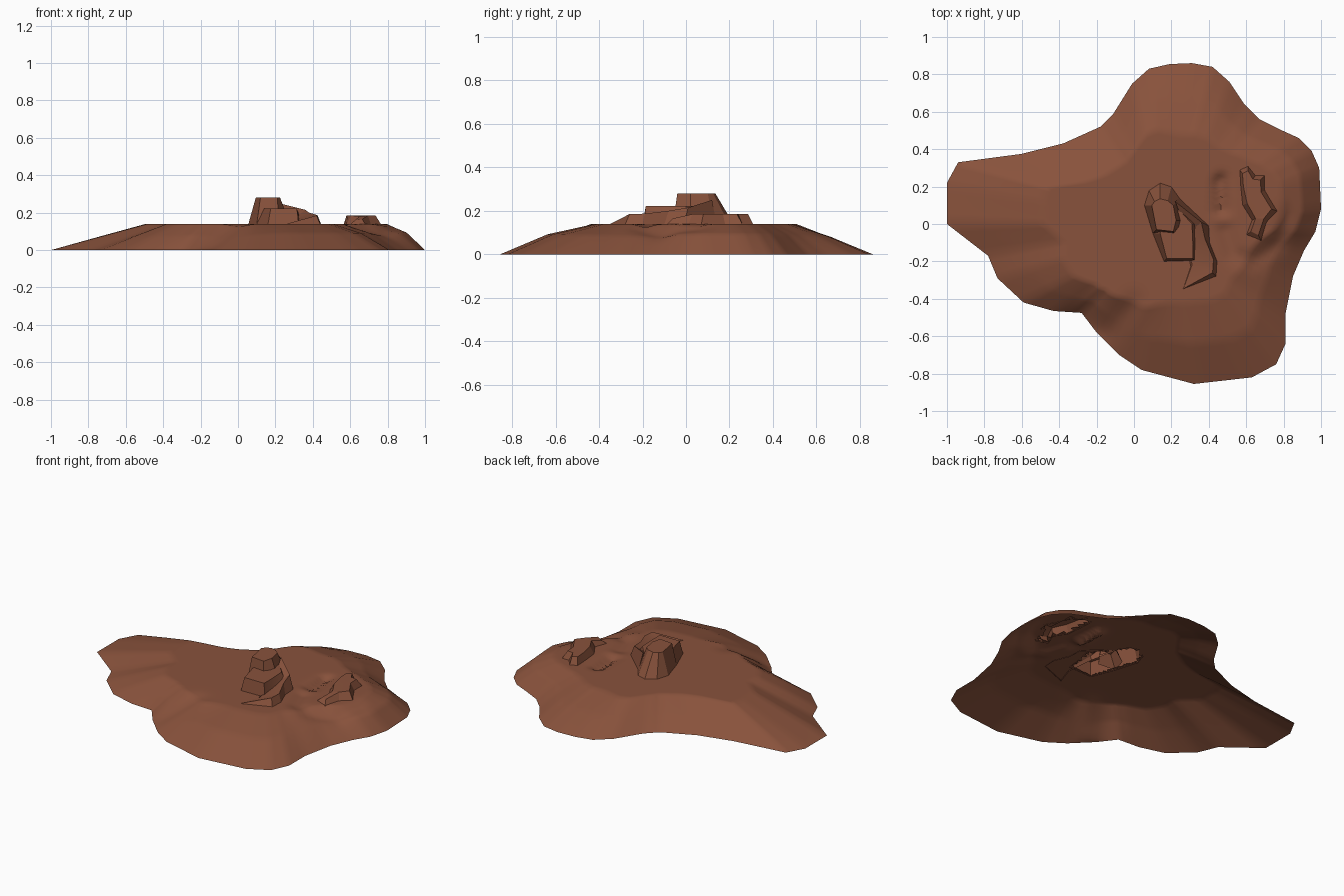
import bpy, bmesh, math
from mathutils import Vector
from mathutils.geometry import intersect_point_line

if "Cube" in bpy.data.objects:
    bpy.data.objects.remove(bpy.data.objects["Cube"])

clay = bpy.data.materials.new("red_clay")
clay.diffuse_color = (0.25, 0.085, 0.045, 1)
clay.use_nodes = True
clay.node_tree.nodes["Principled BSDF"].inputs["Base Color"].default_value = clay.diffuse_color

# shoreline points, anticlockwise from the west tip's south corner
SHORE = [(-1, 0), (-.78, -.17), (-.73, -.29), (-.59, -.42), (-.43, -.465), (-.28, -.475),
         (-.2, -.58), (-.08, -.7), (.04, -.78), (.32, -.855), (.63, -.82), (.76, -.75),
         (.81, -.64), (.81, -.48), (.85, -.28), (.91, -.14), (.97, -.04), (1, .08),
         (.99, .3), (.95, .39), (.88, .46), (.77, .51), (.67, .56), (.59, .64), (.51, .76),
         (.42, .84), (.31, .86), (.19, .855), (.08, .83), (-.01, .75), (-.11, .59),
         (-.18, .52), (-.38, .43), (-.6, .375), (-.94, .33), (-1, .22)]
# (shore index, plateau edge as share of radius, height half way down the bank)
BANK = [(0, .57, .07), (4, .68, .075), (5, .74, .08), (7, .62, .07), (9, .49, .092),
        (12, .5, .09), (14, .62, .085), (17, .75, .095), (21, .7, .09),
        (26, .56, .078), (30, .66, .075), (33, .6, .072), (36, .57, .07)]
CENTRE = Vector((.2, 0))
TOP = .14
# shallow washed-out channels: path, depth, width
CHANNELS = [([(.46, .23), (.47, .08)], .03, .035),
            ([(.49, -.04), (.53, -.16), (.63, -.2), (.77, -.11), (.82, .05)], .016, .045),
            ([(.0, -.43), (-.13, -.56)], .014, .06)]


def bank(i):
    for (a, p, h), (b, q, k) in zip(BANK, BANK[1:]):
        if a <= i <= b:
            t = (i - a) / (b - a)
            t = t * t * (3 - 2 * t)
            return p + (q - p) * t, h + (k - h) * t


def seg_dist(p, a, b):
    a, b = Vector(a), Vector(b)
    q, t = intersect_point_line(p, a, b)[:2]
    q = a.lerp(b, min(1, max(0, t)))
    return (p - Vector((q[0], q[1]))).length


def inside(p, poly):
    hit = False
    for a, b in zip(poly, poly[1:] + poly[:1]):
        if (a[1] > p[1]) != (b[1] > p[1]) and p[0] < a[0] + (b[0] - a[0]) * (p[1] - a[1]) / (b[1] - a[1]):
            hit = not hit
    return hit


def finish(name, bm, angle):
    bmesh.ops.recalc_face_normals(bm, faces=bm.faces)
    if sum(f.normal.z for f in bm.faces) < 0:
        bmesh.ops.reverse_faces(bm, faces=bm.faces)
    me = bpy.data.meshes.new(name)
    bm.to_mesh(me)
    bm.free()
    ob = bpy.data.objects.new(name, me)
    bpy.context.collection.objects.link(ob)
    me.materials.append(clay)
    bpy.ops.object.select_all(action='DESELECT')
    ob.select_set(True)
    bpy.context.view_layer.objects.active = ob
    bpy.ops.object.shade_smooth_by_angle(angle=math.radians(angle))


def rock(name, base, top):
    """Open-bottomed crag: tapered walls from base outline up to a capped top."""
    bm = bmesh.new()
    lo = [bm.verts.new((x, y, TOP - .003)) for x, y in base]
    hi = [bm.verts.new(p) for p in top]
    n = len(base)
    for i in range(n):
        j = (i + 1) % n
        bm.faces.new((lo[i], lo[j], hi[j], hi[i]))
    cap = bm.faces.new(hi)
    bmesh.ops.triangulate(bm, faces=[cap])
    finish(name, bm, 15)


def flat(z, pts):
    return [(x, y, z) for x, y in pts]


tower_base = [(.055, .1), (.08, .18), (.14, .22), (.2, .2), (.25, .13), (.28, .02), (.22, -.06), (.1, -.05)]
shelf_base = [(.1, -.05), (.16, -.2), (.325, -.195), (.335, -.1), (.36, 0), (.25, .13), (.13, .05)]
crag_base = [(.57, .2), (.565, .29), (.61, .31), (.65, .26), (.7, .26), (.7, .18), (.765, .07),
             (.71, .01), (.68, -.09), (.6, -.06), (.63, .02), (.58, .1)]

# island ground: rings from the shore up to the plateau, open underneath
bm = bmesh.new()
SUB, SLOPE, FLAT = 4, 14, 20
rings = []
n = len(SHORE)
for s in range(n * SUB):
    i, f = divmod(s, SUB)
    edge = Vector(SHORE[i]).lerp(Vector(SHORE[(i + 1) % n]), f / SUB)
    share, mid = bank(s / SUB)
    col = []
    for k in range(SLOPE + FLAT):
        if k <= SLOPE:
            t = k / SLOPE
            r = 1 + (share - 1) * t
            z = 2 * mid * t if t < .5 else mid + (TOP - mid) * (2 * t - 1)
        else:
            r, z = share * (1 - (k - SLOPE) / FLAT), TOP
        p = CENTRE + (edge - CENTRE) * r
        for path, depth, width in CHANNELS:
            d = min(seg_dist(p, a, b) for a, b in zip(path, path[1:]))
            z -= depth * math.exp(-(d / width) ** 2)
        col.append(bm.verts.new((p.x, p.y, max(z, 0))))
    rings.append(col)
for a, b in zip(rings, rings[1:] + rings[:1]):
    for k in range(len(a) - 1):
        bm.faces.new((a[k], b[k], b[k + 1], a[k + 1]))
hub = bm.verts.new((*CENTRE, TOP))
for a, b in zip(rings, rings[1:] + rings[:1]):
    bm.faces.new((a[-1], b[-1], hub))
# the ground is open beneath the crags
buried = [f for f in bm.faces if any(all(inside(v.co, o) for v in f.verts)
                                     for o in (tower_base, shelf_base, crag_base))]
bmesh.ops.delete(bm, geom=buried, context='FACES')
finish("island_ground", bm, 40)

# tall tower, the lower shelf in front, and the ramp that curls down to the right
rock("tower_rock", tower_base,
     flat(.28, [(.095, .1), (.11, .12), (.14, .135), (.18, .125), (.21, .1), (.225, .02), (.21, -.04), (.12, -.03)]))
rock("shelf_rock", shelf_base,
     flat(.222, [(.14, -.05), (.175, -.185), (.315, -.185), (.315, -.11), (.31, 0), (.22, .1), (.16, .03)]))
rock("ramp_rock",
     [(.24, .14), (.4, -.01), (.405, -.1), (.445, -.2), (.44, -.28), (.26, -.35), (.3, -.23), (.28, -.05)],
     [(.22, .12, .25), (.36, .01, .215), (.38, -.08, .2), (.425, -.19, .187), (.42, -.26, .185),
      (.265, -.345, .142), (.31, -.22, .145), (.29, -.05, .16)])

# small broken crag on the east side
rock("east_crag", crag_base,
     [(.585, .2, .185), (.58, .27, .185), (.61, .285, .185), (.635, .24, .185), (.675, .235, .185),
      (.68, .17, .185), (.735, .08, .185), (.695, .03, .185), (.665, -.06, .165), (.625, -.04, .16),
      (.65, .03, .18), (.605, .11, .185)])
